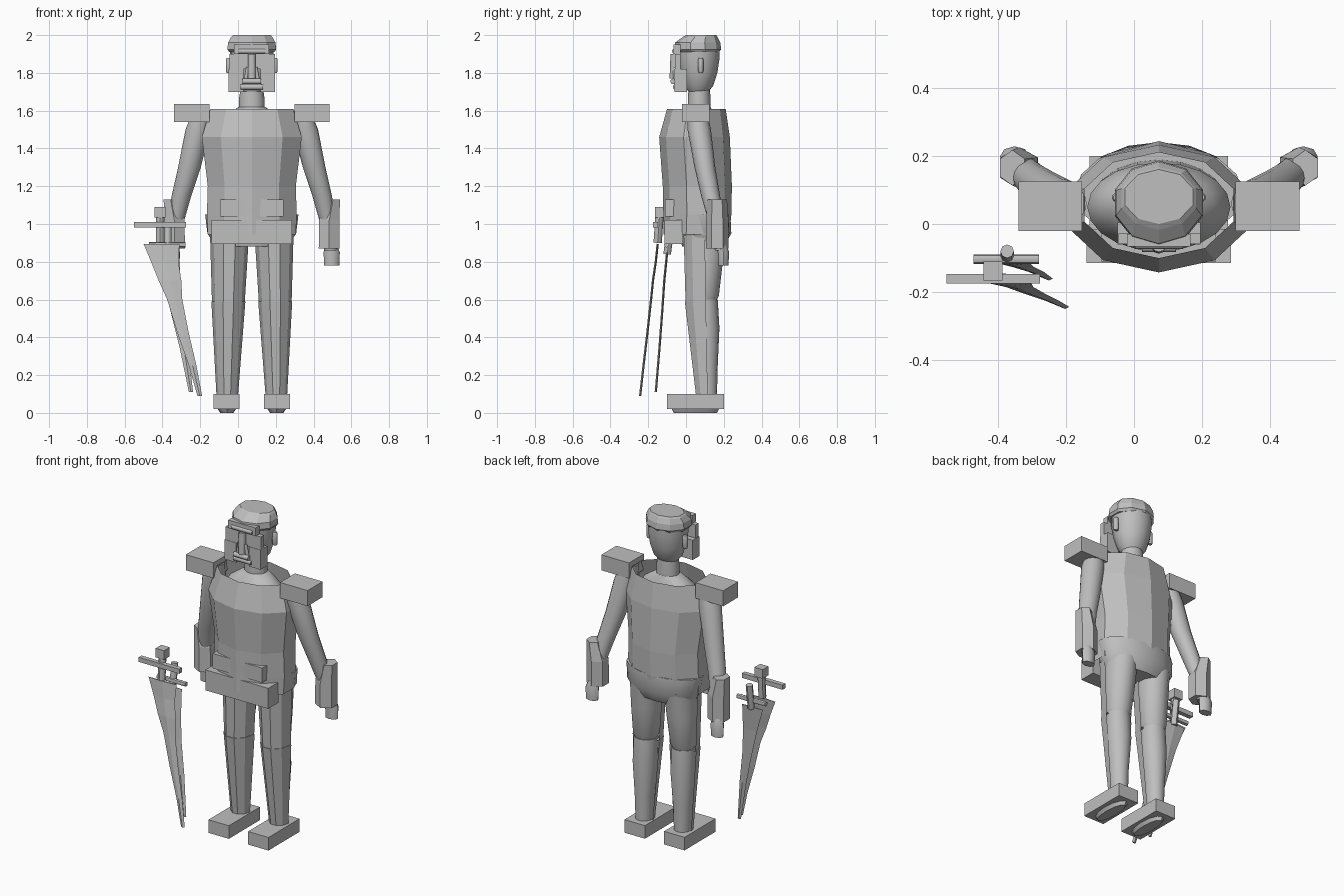
import bpy, bmesh, math
from mathutils import Vector

CX = 0.073  # symmetry plane of the figure
grey = bpy.data.materials.new("plain grey")
grey.diffuse_color = (0.52, 0.52, 0.52, 1)


def finish(name, bm, smooth=False):
    me = bpy.data.meshes.new(name)
    bm.to_mesh(me)
    bm.free()
    ob = bpy.data.objects.new(name, me)
    bpy.context.collection.objects.link(ob)
    me.materials.append(grey)
    if smooth:
        bpy.context.view_layer.objects.active = ob
        ob.select_set(True)
        bpy.ops.object.shade_smooth_by_angle(angle=math.radians(45))
        ob.select_set(False)
    return ob


def box(name, x, y, z):
    bm = bmesh.new()
    bmesh.ops.create_cube(bm, size=1)
    for v in bm.verts:
        v.co = [a + (c + 0.5) * (b - a) for c, (a, b) in zip(v.co, (x, y, z))]
    return finish(name, bm)


def loft(name, rings, n=16, smooth=True, half=False, caps=True):
    """Stack of elliptical rings (x, y, z, rx, ry), lowest first, angle 0 facing front."""
    bm = bmesh.new()
    rows = []
    for x, y, z, rx, ry in rings:
        angles = [(-90 + 180 * i / n) if half else 360 * i / n for i in range(n + half)]
        rows.append([bm.verts.new((x + rx * math.sin(math.radians(a)),
                                   y - ry * math.cos(math.radians(a)), z)) for a in angles])
    for lo, hi in zip(rows, rows[1:]):
        m = len(lo)
        for i in range(n):
            j = (i + 1) % m
            bm.faces.new((lo[i], lo[j], hi[j], hi[i]))
    if caps:
        bm.faces.new(rows[0][::-1])
        bm.faces.new(rows[-1])
    return finish(name, bm, smooth)


def rod(name, a, b, r, n=10):
    a, b = Vector(a), Vector(b)
    bm = bmesh.new()
    bmesh.ops.create_cone(bm, cap_ends=True, segments=n, radius1=r, radius2=r, depth=(b - a).length)
    q = (b - a).to_track_quat('Z', 'Y')
    for v in bm.verts:
        v.co = q @ v.co + (a + b) / 2
    return finish(name, bm, True)


def blade(name, rows, thick):
    """Blade with a raised middle ridge; rows are (left x, right x, y, z)."""
    bm = bmesh.new()
    vs = []
    for l, r, y, z in rows:
        m = (l + r) / 2
        vs.append([bm.verts.new(c) for c in ((l, y, z), (m, y - thick, z), (r, y, z), (m, y + thick, z))])
    for a, b in zip(vs, vs[1:]):
        for i in range(4):
            j = (i + 1) % 4
            bm.faces.new((a[i], b[i], b[j], a[j]))
    bm.faces.new(vs[0])
    bm.faces.new(vs[-1])
    bmesh.ops.recalc_face_normals(bm, faces=bm.faces)
    return finish(name, bm)


# torso armour, open at the neck, with the body inside
loft("torso_armour", [(CX, .055, .945, .245, .175), (CX, .06, 1.05, .25, .18),
                      (CX, .06, 1.2, .245, .183), (CX, .045, 1.46, .278, .187),
                      (CX, .055, 1.61, .23, .155)], 10, False, caps=False)
loft("body", [(CX, .06, .96, .2, .13), (CX, .05, 1.46, .21, .13),
              (CX, .06, 1.56, .16, .1), (CX, .07, 1.62, .07, .06)], 20)
loft("hips", [(CX, .09, .88, .19, .11), (CX, .1, .95, .235, .14),
              (CX, .09, 1.05, .247, .145)], 16)

# belt and pouches, running behind the torso front
box("belt", (-.14, .285), (-.115, -.015), (.895, 1.02))
box("pouches", (-.095, .24), (-.11, -.02), (1.04, 1.13))

for s, side in ((-1, "left"), (1, "right")):
    def X(off):
        return CX + s * off

    def bx(name, a, b, y, z):
        box(f"{side}_{name}", tuple(sorted((X(a), X(b)))), y, z)

    # legs
    loft(f"{side}_thigh", [(X(.128), .1, .57, .05, .05), (X(.126), .1, .62, .074, .074),
                           (X(.12), .105, .8, .086, .09), (X(.115), .105, .96, .09, .11)])
    loft(f"{side}_shin", [(X(.13), .11, .06, .048, .053), (X(.13), .108, .25, .055, .06),
                          (X(.128), .105, .45, .072, .072), (X(.127), .1, .6, .07, .068)])
    loft(f"{side}_shin_guard", [(X(.13), .115, .09, .057, .065), (X(.124), .105, .59, .09, .117)],
         5, False, half=True)
    loft(f"{side}_thigh_guard", [(X(.124), .105, .59, .087, .113), (X(.118), .1, .94, .103, .118)],
         5, False, half=True)

    # feet
    bx("shoe", .065, .203, (-.1, .2), (.02, .1))
    loft(f"{side}_sole", [(X(.132), .05, 0, .035, .115), (X(.132), .05, .03, .055, .13)], 12)

    # arms
    loft(f"{side}_arm", [(X(.418), .185, .86, .035, .032), (X(.405), .165, 1.0, .042, .042),
                         (X(.372), .13, 1.15, .052, .05), (X(.33), .1, 1.3, .06, .055),
                         (X(.285), .07, 1.5, .066, .062), (X(.262), .06, 1.6, .05, .05)])
    loft(f"{side}_gauntlet", [(X(.409), .165, .87, .063, .06), (X(.41), .165, 1.02, .063, .06),
                              (X(.43), .165, 1.13, .042, .052)], 6, False)
    loft(f"{side}_hand", [(X(.423), .198, .78, .04, .027), (X(.423), .198, .85, .043, .03),
                          (X(.42), .19, .89, .03, .027)], 8)
    bx("shoulder_plate", .225, .412, (-.02, .125), (1.54, 1.635))

    # ear pieces and cheek plates
    loft(f"{side}_ear", [(X(.122), .078, 1.8, .012, .01), (X(.122), .078, 1.81, .016, .014),
                         (X(.122), .078, 1.87, .016, .014), (X(.122), .078, 1.88, .012, .01)], 10)
    bx("cheek_plate", .045, .122, (-.06, .005), (1.7, 1.82))

# neck and head
loft("neck", [(CX, .07, 1.56, .068, .06), (CX, .07, 1.66, .068, .06), (CX, .07, 1.75, .055, .055)])
loft("head", [(CX, .065, 1.69, .05, .045), (CX, .068, 1.73, .083, .075), (CX, .068, 1.8, .105, .098),
              (CX, .066, 1.88, .115, .112), (CX, .066, 1.95, .115, .112)], 16)
loft("helmet", [(CX, .066, 1.91, .126, .108), (CX, .062, 1.925, .136, .124),
                (CX, .062, 1.96, .132, .12), (CX, .075, 1.99, .115, .092),
                (CX, .08, 2.0, .105, .08)], 10, False)

# goggles and breathing mask
box("goggles", (-.045, .195), (-.058, -.028), (1.82, 1.9))
box("goggle_brow", (-.02, .165), (-.066, -.03), (1.9, 1.95))
rod("goggle_bridge", (CX - .07, -.06, 1.915), (CX + .07, -.06, 1.915), .014)
rod("mask_tube", (CX, -.065, 1.77), (CX, -.06, 1.9), .022)
for s in (-1, 1):
    rod("mask_strut", (CX + s * .035, -.06, 1.75), (CX + s * .02, -.06, 1.83), .01)
rod("mouth_bar_upper", (CX - .05, -.068, 1.755), (CX + .05, -.068, 1.755), .015)
rod("mouth_bar_lower", (CX - .06, -.055, 1.725), (CX + .06, -.055, 1.725), .015)

# front sword
box("sword_pommel", (-.442, -.385), (-.165, -.11), (1.035, 1.09))
rod("sword_grip", (-.412, -.15, .9), (-.412, -.14, 1.05), .022, 8)
box("sword_guard", (-.55, -.275), (-.175, -.147), (.982, 1.01))
blade("sword_blade", [(-.5, -.31, -.15, .895), (-.46, -.315, -.16, .8), (-.42, -.3, -.175, .7),
                      (-.375, -.295, -.185, .6), (-.32, -.26, -.205, .42),
                      (-.26, -.22, -.225, .25), (-.215, -.19, -.243, .09)], .006)

# rear sword
rod("rear_sword_grip", (-.372, -.1, .84), (-.372, -.08, .99), .02, 8)
rod("rear_sword_guard", (-.47, -.103, .89), (-.278, -.103, .89), .014, 8)
blade("rear_sword_blade", [(-.45, -.31, -.1, .85), (-.4, -.305, -.115, .7), (-.36, -.295, -.125, .55),
                           (-.31, -.265, -.14, .35), (-.26, -.238, -.16, .11)], .006)
